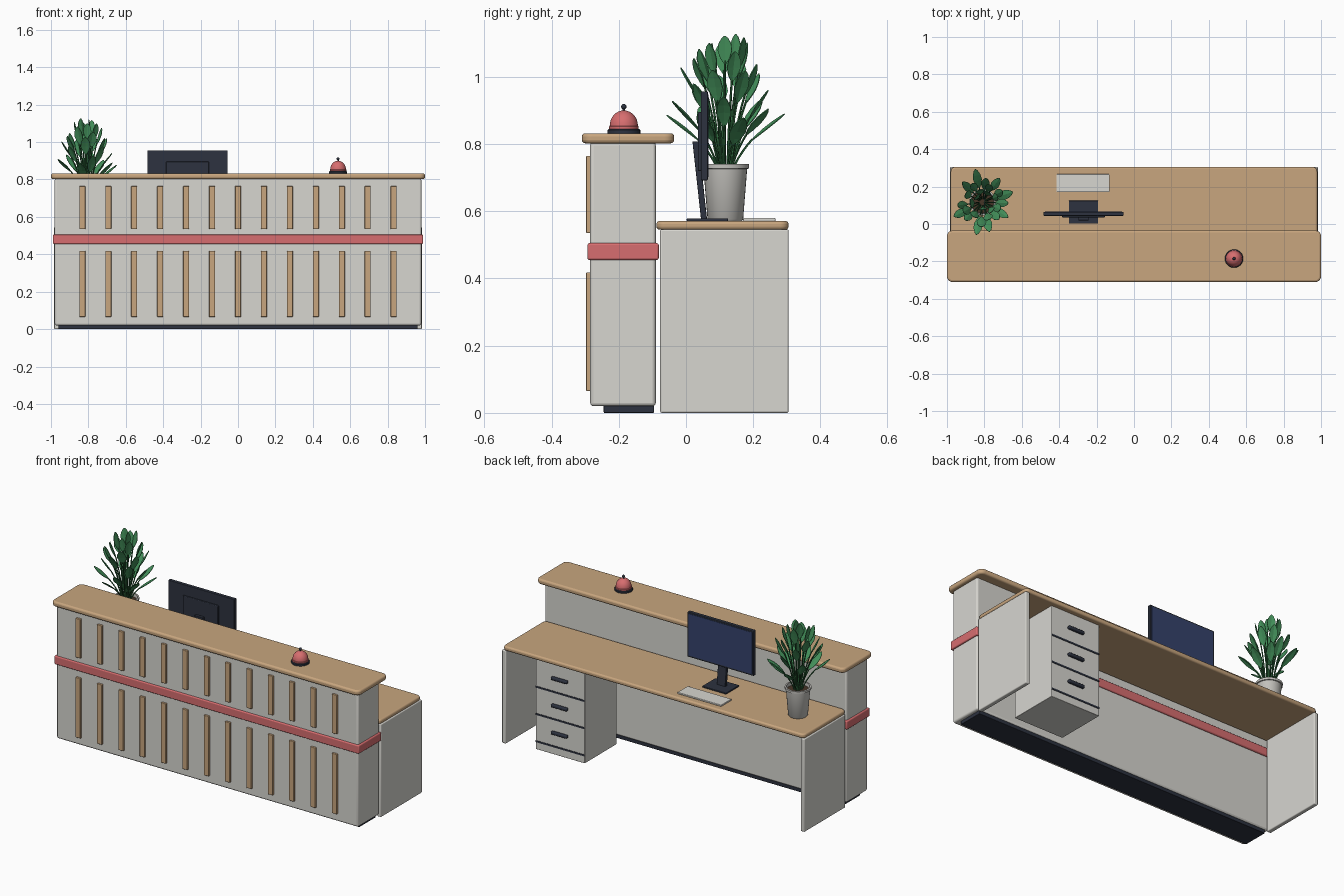
import bpy, bmesh, math, random
from mathutils import Vector, Matrix

if "Cube" in bpy.data.objects:
    bpy.data.objects.remove(bpy.data.objects["Cube"])

random.seed(4)


def material(name, rgb):
    m = bpy.data.materials.new(name)
    m.diffuse_color = (*rgb, 1)
    m.use_nodes = True
    m.node_tree.nodes["Principled BSDF"].inputs["Base Color"].default_value = m.diffuse_color
    return m


WALL = material("warm white", (0.68, 0.67, 0.63))
WOOD = material("light wood", (0.58, 0.38, 0.21))
RED = material("coral red", (0.68, 0.155, 0.16))
DARK = material("dark slate", (0.026, 0.032, 0.05))
BLUE = material("screen blue", (0.035, 0.055, 0.15))
POT = material("pot grey", (0.54, 0.53, 0.50))
LEAF = material("leaf green", (0.055, 0.27, 0.10))
STEM = material("stem green", (0.03, 0.15, 0.05))
SOIL = material("soil brown", (0.06, 0.035, 0.02))


def finish(name, bm, mat, smooth=True):
    bmesh.ops.recalc_face_normals(bm, faces=bm.faces)
    me = bpy.data.meshes.new(name)
    bm.to_mesh(me)
    bm.free()
    me.materials.append(mat)
    ob = bpy.data.objects.new(name, me)
    bpy.context.collection.objects.link(ob)
    if smooth:
        bpy.ops.object.select_all(action='DESELECT')
        ob.select_set(True)
        bpy.context.view_layer.objects.active = ob
        bpy.ops.object.shade_smooth_by_angle(angle=math.radians(35))
    return ob


def box(name, x, y, z, mat, bevel=0.0, corner=0.0):
    """Box from (min, max) ranges, with rounded plan corners and soft edges."""
    bm = bmesh.new()
    bmesh.ops.create_cube(bm, size=1)
    for v in bm.verts:
        v.co = [r[0] if c < 0 else r[1] for c, r in zip(v.co, (x, y, z))]
    if corner:
        upright = [e for e in bm.edges
                   if abs(e.verts[0].co.z - e.verts[1].co.z) > 1e-5]
        bmesh.ops.bevel(bm, geom=upright, offset=corner, segments=5,
                        profile=0.5, affect='EDGES')
    ob = finish(name, bm, mat)
    if bevel:
        mod = ob.modifiers.new("soft edges", 'BEVEL')
        mod.width, mod.segments = bevel, 3
        mod.limit_method, mod.angle_limit = 'ANGLE', math.radians(40)
    return ob


def lathe(name, profile, centre, mat, n=32):
    """Spin an (r, z) profile around a vertical axis."""
    bm = bmesh.new()
    vs = [bm.verts.new((r, 0, z)) for r, z in profile]
    es = [bm.edges.new(p) for p in zip(vs, vs[1:])]
    bmesh.ops.spin(bm, geom=vs + es, axis=(0, 0, 1), cent=(0, 0, 0),
                   angle=math.tau, steps=n)
    bmesh.ops.remove_doubles(bm, verts=bm.verts, dist=1e-5)
    bmesh.ops.translate(bm, verts=bm.verts, vec=(*centre, 0))
    return finish(name, bm, mat)


# Front counter
box("plinth", (-0.96, 0.96), (-0.245, -0.095), (0, 0.022), DARK, 0.003)
box("counter_body", (-0.98, 0.98), (-0.285, -0.09), (0.02, 0.806), WALL, 0.01)
box("counter_top", (-1, 1), (-0.31, -0.035), (0.802, 0.832), WOOD, 0.01, 0.03)
box("red_band", (-0.99, 0.99), (-0.293, -0.081), (0.455, 0.505), RED, 0.006)

# Vertical slats above and below the band
for i in range(13):
    cx = (i - 6) * 0.1387
    for label, z in (("lower", (0.065, 0.418)), ("upper", (0.535, 0.765))):
        box(f"{label}_slat_{i + 1}", (cx - 0.016, cx + 0.016),
            (-0.297, -0.28), z, WOOD, 0.003)

# Desk behind the counter
box("desk_top", (-0.98, 0.98), (-0.088, 0.305), (0.545, 0.571), WOOD, 0.009, 0.025)
for side, s in (("left", -1), ("right", 1)):
    box(f"{side}_end_panel", tuple(sorted((s * 0.957, s * 0.983))),
        (-0.077, 0.305), (0, 0.546), WALL, 0.005)

# Drawer pedestal with seams and handles
box("drawer_pedestal", (0.465, 0.785), (-0.02, 0.275), (0.005, 0.546), WALL, 0.003)
for i in range(3):
    z = 0.052 + i * 0.16
    box(f"drawer_seam_{i + 1}", (0.466, 0.784), (0.27, 0.2775), (z - 0.005, z + 0.005), DARK)
    box(f"drawer_handle_{i + 1}", (0.573, 0.677), (0.27, 0.292),
        (z + 0.073, z + 0.091), DARK, 0.006)

# Monitor
MX = -0.27
box("monitor_panel", (MX - 0.215, MX + 0.215), (0.044, 0.065), (0.692, 0.956), DARK, 0.003)
box("monitor_screen", (MX - 0.206, MX + 0.206), (0.06, 0.067), (0.702, 0.947), BLUE)
box("monitor_back", (MX - 0.115, MX + 0.115), (0.035, 0.046), (0.72, 0.895), DARK, 0.004)
box("monitor_base", (MX - 0.078, MX + 0.078), (0.002, 0.125), (0.57, 0.579), DARK, 0.003)
neck = box("monitor_neck", (MX - 0.028, MX + 0.028), (-0.009, 0.009), (-0.117, 0.117), DARK, 0.003)
for v in neck.data.vertices:
    v.co.y += 0.041 - 0.11 * v.co.z
    v.co.z += 0.691

# Keyboard
box("keyboard", (-0.415, -0.13), (0.17, 0.266), (0.57, 0.58), WALL, 0.003)

# Service bell
BELL = (0.535, -0.185)
lathe("bell_base", [(0, 0.83), (0.049, 0.83), (0.049, 0.841), (0.045, 0.845), (0, 0.845)], BELL, DARK)
dome = [(0.044, 0.845), (0.044, 0.852)]
dome += [(0.042 * math.cos(a * math.pi / 16), 0.854 + 0.046 * math.sin(a * math.pi / 16))
         for a in range(8)] + [(0, 0.90)]
lathe("bell_dome", dome, BELL, RED)
lathe("bell_pin", [(0.004, 0.897), (0.004, 0.906)]
      + [(0.008 * math.cos(a * math.pi / 8), 0.911 + 0.008 * math.sin(a * math.pi / 8))
         for a in range(-3, 4)] + [(0, 0.919)], BELL, DARK, 16)

# Plant pot and soil
PLANT = (-0.81, 0.117)
lathe("plant_pot", [(0, 0.571), (0.049, 0.571), (0.053, 0.576), (0.065, 0.726),
                    (0.071, 0.727), (0.071, 0.74), (0.062, 0.741), (0.059, 0.715)], PLANT, POT)
lathe("pot_soil", [(0.061, 0.722), (0, 0.726)], PLANT, SOIL)

# Plant: arching stems, each ending in a folded oval blade
blades, stems = bmesh.new(), bmesh.new()
COUNT = 30
for i in range(COUNT):
    t = i / (COUNT - 1)
    ang = i * 2.39996 + random.uniform(-0.2, 0.2)
    reach = 0.012 + 0.165 * t ** 0.6 + random.uniform(-0.012, 0.012) * (i > 0)
    top = 1.122 - 0.255 * t ** 1.3 + random.uniform(-0.02, 0.015) * (i > 0)
    out = Vector((math.cos(ang), math.sin(ang), 0))
    side = Vector((-out.y, out.x, 0))
    base = Vector((*PLANT, 0.715)) + out * 0.018
    tip = Vector((*PLANT, top)) + out * reach
    mid = Vector((*PLANT, 0.72 + (top - 0.72) * 0.62)) + out * reach * 0.36

    def path(u):
        return base * (1 - u) ** 2 + mid * 2 * u * (1 - u) + tip * u * u

    length = random.uniform(0.10, 0.125)
    start = 1 - length / (tip - base).length
    width = random.uniform(0.021, 0.026)
    # Blade
    rows = []
    for f, w in ((0, 0.12), (0.2, 0.65), (0.45, 1), (0.7, 0.9), (0.9, 0.5), (1, 0.08)):
        u = start + (1 - start) * f
        tangent = (path(u + 0.01) - path(u - 0.01)).normalized()
        normal = side.cross(tangent)
        p = path(u)
        lift = normal * (0.2 * w * width)
        rows.append([blades.verts.new(q) for q in
                     (p - side * w * width + lift, p, p + side * w * width + lift)])
    for a, b in zip(rows, rows[1:]):
        for k in (0, 1):
            blades.faces.new((a[k], a[k + 1], b[k + 1], b[k]))
    # Stem
    rings = []
    for k in range(6):
        u = (start + 0.03) * k / 5
        tangent = (path(u + 0.01) - path(u - 0.01)).normalized()
        normal = side.cross(tangent)
        rings.append([stems.verts.new(path(u) + 0.0034 * (
            side * math.cos(j * math.tau / 5) + normal * math.sin(j * math.tau / 5)))
            for j in range(5)])
    for a, b in zip(rings, rings[1:]):
        for j in range(5):
            stems.faces.new((a[j], a[(j + 1) % 5], b[(j + 1) % 5], b[j]))

leaf_ob = finish("plant_leaves", blades, LEAF, smooth=False)
thick = leaf_ob.modifiers.new("thickness", 'SOLIDIFY')
thick.thickness, thick.offset = 0.003, 0
finish("plant_stems", stems, STEM)
